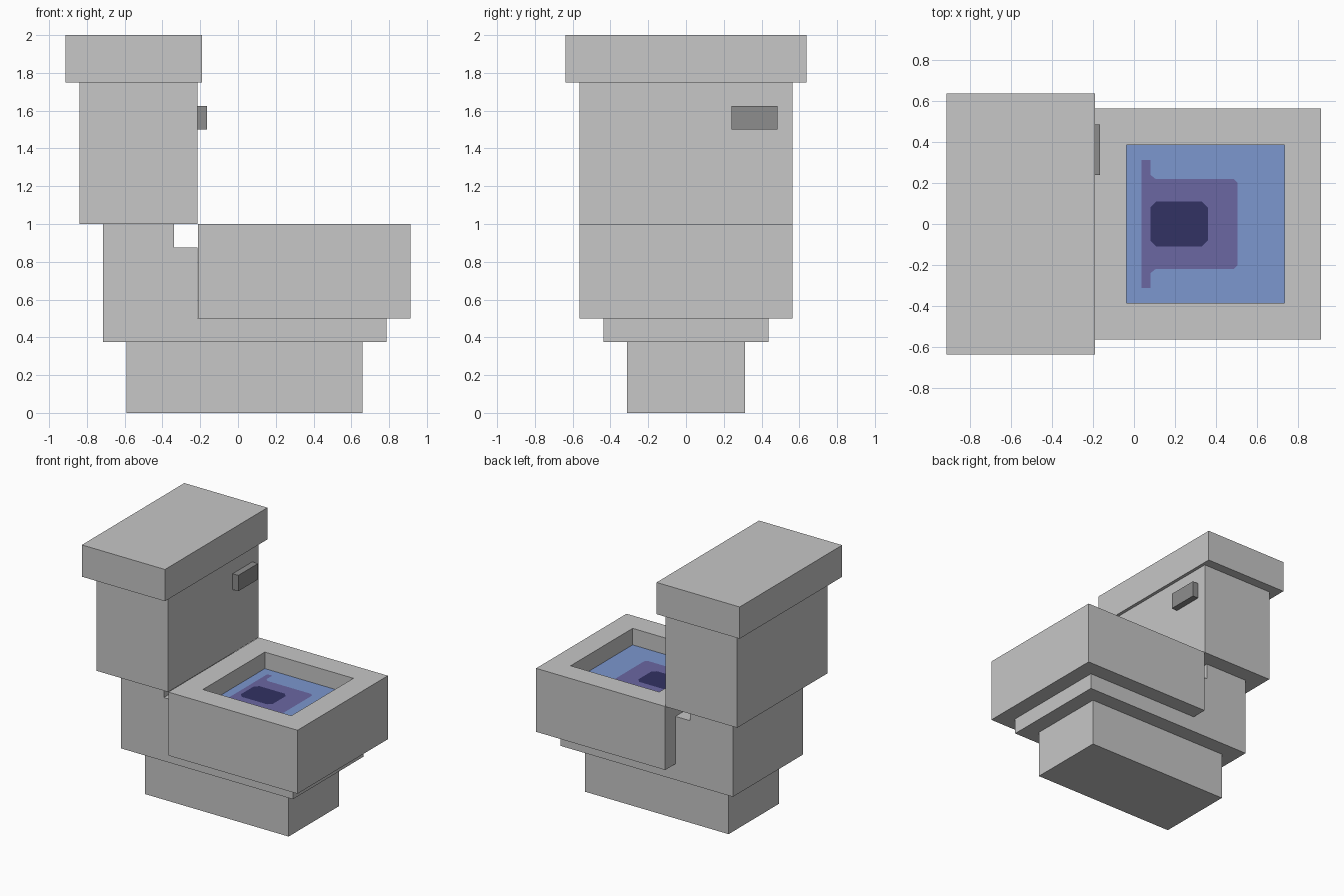
import bpy, bmesh
from mathutils import Vector

if "Cube" in bpy.data.objects:
    bpy.data.objects.remove(bpy.data.objects["Cube"])


def material(name, rgb):
    m = bpy.data.materials.new(name)
    m.diffuse_color = (*rgb, 1)
    m.use_nodes = True
    m.node_tree.nodes["Principled BSDF"].inputs["Base Color"].default_value = m.diffuse_color
    return m


PORCELAIN = material("porcelain_grey", (0.57, 0.57, 0.57))
METAL = material("lever_grey", (0.27, 0.27, 0.27))
BLUE = material("water_blue", (0.20, 0.31, 0.62))
PURPLE = material("water_purple", (0.145, 0.135, 0.365))
DARK = material("water_dark", (0.032, 0.032, 0.125))


def finish(bm, name, *mats):
    bmesh.ops.recalc_face_normals(bm, faces=bm.faces)
    mesh = bpy.data.meshes.new(name)
    bm.to_mesh(mesh)
    bm.free()
    for m in mats:
        mesh.materials.append(m)
    obj = bpy.data.objects.new(name, mesh)
    bpy.context.collection.objects.link(obj)
    return obj


def box_bm(x, y, z):
    bm = bmesh.new()
    bmesh.ops.create_cube(bm, size=1)
    for v in bm.verts:
        for i, (lo, hi) in enumerate((x, y, z)):
            v.co[i] = hi if v.co[i] > 0 else lo
    return bm


def box(name, x, y, z, mat):
    return finish(box_bm(x, y, z), name, mat)


def plate(name, half, z, mat):
    """Flat colour patch mirrored across y = 0."""
    pts = half + [(x, -y) for x, y in reversed(half)]
    bm = bmesh.new()
    f = bm.faces.new([bm.verts.new((x, y, z)) for x, y in pts])
    f.normal_update()
    if f.normal.z < 0:
        f.normal_flip()
    mesh = bpy.data.meshes.new(name)
    bm.to_mesh(mesh)
    bm.free()
    mesh.materials.append(mat)
    bpy.context.collection.objects.link(bpy.data.objects.new(name, mesh))


# Foot, tank, lid and flush lever
box("foot", (-0.59, 0.66), (-0.3125, 0.3125), (0, 0.375), PORCELAIN)
box("tank", (-0.84, -0.215), (-0.5625, 0.5625), (1, 1.75), PORCELAIN)
box("tank_lid", (-0.914, -0.19), (-0.6375, 0.6375), (1.75, 2), PORCELAIN)
box("flush_lever", (-0.215, -0.165), (0.24, 0.485), (1.5, 1.625), METAL)

# Pedestal: stepped side profile carrying both the bowl and the tank
profile = [(-0.715, 0.375), (0.785, 0.375), (0.785, 0.5), (-0.215, 0.5),
           (-0.215, 0.875), (-0.34, 0.875), (-0.34, 1), (-0.715, 1)]
bm = bmesh.new()
side = bm.faces.new([bm.verts.new((x, -0.4375, z)) for x, z in profile])
out = bmesh.ops.extrude_face_region(bm, geom=[side])
moved = [g for g in out["geom"] if isinstance(g, bmesh.types.BMVert)]
bmesh.ops.translate(bm, vec=(0, 0.875, 0), verts=moved)
if side.is_valid and len(bm.faces) == len(profile) + 1:
    bm.faces.new([v for v in bm.verts if v.co.y < 0])
finish(bm, "pedestal", PORCELAIN)

# Bowl: square block with a recess whose floor is the water
WATER_Z = 0.87
bm = box_bm((-0.213, 0.912), (-0.5625, 0.5625), (0.5, 1))
bm.normal_update()
top = max(bm.faces, key=lambda f: f.calc_center_median().z)
bmesh.ops.inset_region(bm, faces=[top], thickness=0.25)
floor = bmesh.ops.extrude_discrete_faces(bm, faces=[top])["faces"][0]
for v in floor.verts:
    v.co.z = WATER_Z
floor.material_index = 1
finish(bm, "bowl", PORCELAIN, BLUE)

# Deeper water tones as thin patches
plate("water_middle", [(0.037, 0.3125), (0.08, 0.3125), (0.08, 0.24),
                       (0.105, 0.22), (0.485, 0.22), (0.505, 0.2)],
      WATER_Z + 0.003, PURPLE)
plate("water_deep", [(0.08, 0.08), (0.11, 0.11), (0.33, 0.11), (0.36, 0.08)],
      WATER_Z + 0.006, DARK)
